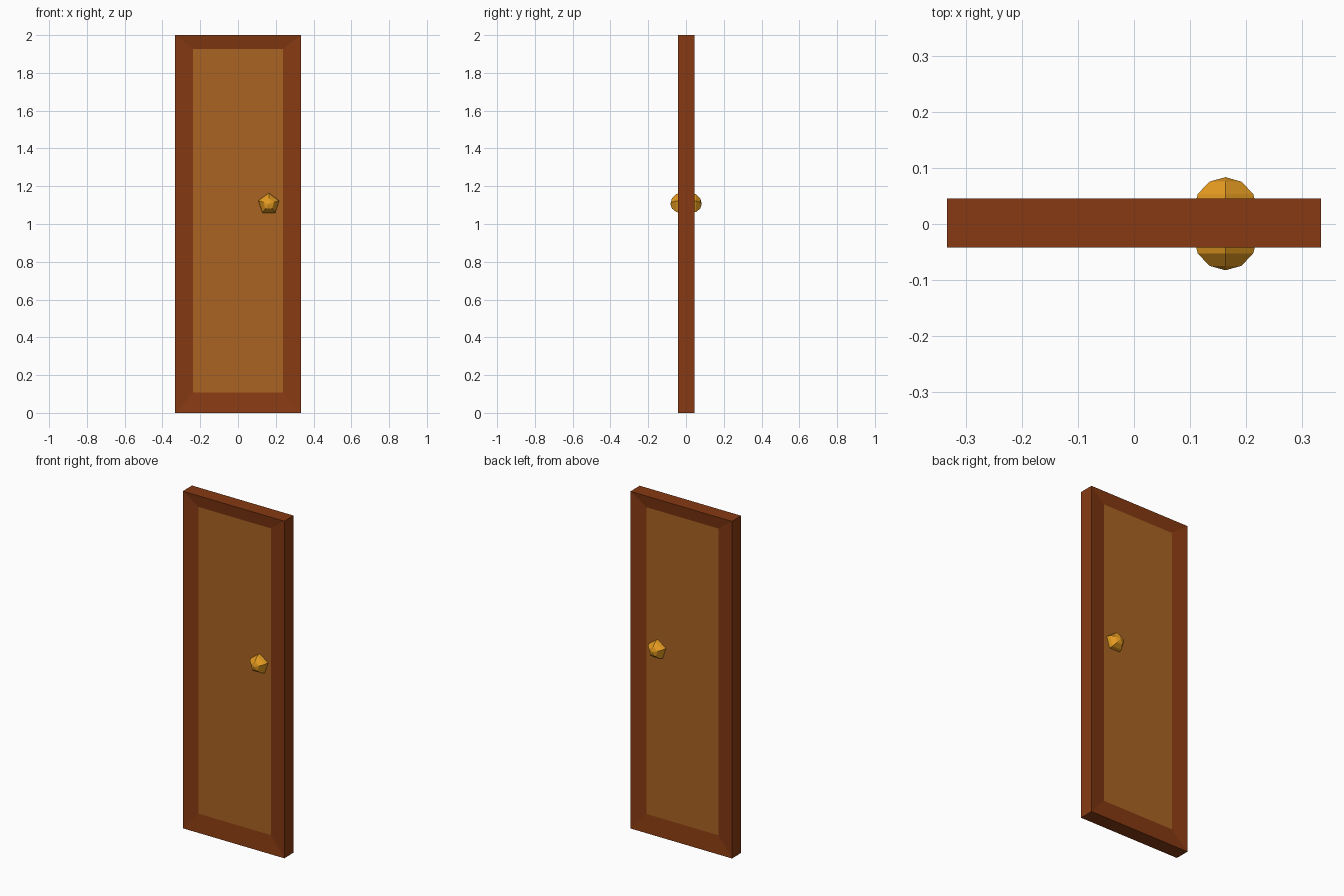
import bpy, bmesh, math
from mathutils import Vector

if "Cube" in bpy.data.objects:
    bpy.data.objects.remove(bpy.data.objects["Cube"])


def material(name, rgb):
    m = bpy.data.materials.new(name)
    m.diffuse_color = (*rgb, 1)
    m.use_nodes = True
    m.node_tree.nodes["Principled BSDF"].inputs["Base Color"].default_value = m.diffuse_color
    return m


frame_mat = material("dark_wood", (0.24, 0.042, 0.006))
panel_mat = material("light_wood", (0.40, 0.127, 0.017))
brass_mat = material("brass", (0.79, 0.33, 0.015))


def add_object(name, bm, mats):
    bmesh.ops.recalc_face_normals(bm, faces=bm.faces[:])
    mesh = bpy.data.meshes.new(name)
    bm.to_mesh(mesh)
    bm.free()
    for m in mats:
        mesh.materials.append(m)
    obj = bpy.data.objects.new(name, mesh)
    bpy.context.collection.objects.link(obj)
    return obj


# Door leaf: slab with a sloped frame running in to a recessed panel on both faces
HALF_W, Y_FRONT, Y_BACK, HEIGHT = 0.333, -0.042, 0.045, 2.0
PANEL_HALF_W, PANEL_LOW, PANEL_HIGH, RECESS = 0.237, 0.107, 1.927, 0.012

bm = bmesh.new()
bmesh.ops.create_cube(bm, size=1)
for v in bm.verts:
    v.co = Vector((math.copysign(HALF_W, v.co.x),
                   Y_FRONT if v.co.y < 0 else Y_BACK,
                   0 if v.co.z < 0 else HEIGHT))
bm.normal_update()
for face in [f for f in bm.faces if abs(f.normal.y) > 0.9]:
    side = math.copysign(1, face.normal.y)
    bmesh.ops.inset_region(bm, faces=[face], thickness=0.05)
    face.material_index = 1
    for v in face.verts:
        v.co = Vector((math.copysign(PANEL_HALF_W, v.co.x),
                       (Y_FRONT if side < 0 else Y_BACK) - side * RECESS,
                       PANEL_LOW if v.co.z < 1 else PANEL_HIGH))
add_object("door_leaf", bm, [frame_mat, panel_mat])


# Knobs: five-sided low-poly balls, one on each face
def knob(name, y):
    r = 0.06
    bm = bmesh.new()
    arc = [bm.verts.new((0, -r * math.cos(a), r * math.sin(a)))
           for a in (math.radians(30 * i) for i in range(7))]
    edges = [bm.edges.new(pair) for pair in zip(arc, arc[1:])]
    bmesh.ops.spin(bm, geom=arc + edges, cent=(0, 0, 0), axis=(0, 1, 0),
                   angle=math.tau, steps=5)
    bmesh.ops.remove_doubles(bm, verts=bm.verts[:], dist=1e-4)
    add_object(name, bm, [brass_mat]).location = (0.163, y, 1.106)


knob("front_knob", -0.0225)
knob("back_knob", 0.0235)
